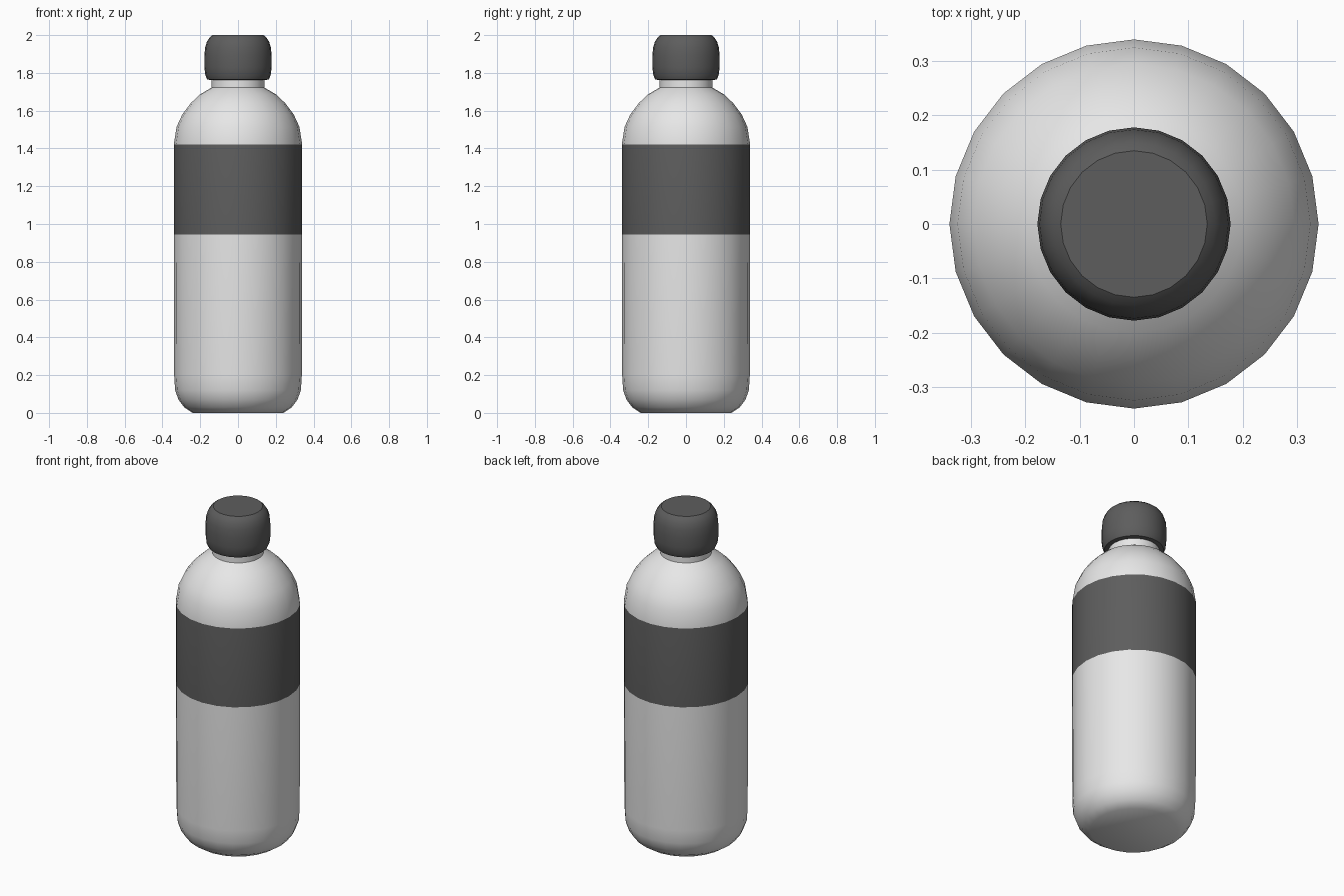
import bpy, bmesh, math

SIDES = 24

cube = bpy.data.objects.get("Cube")
if cube:
    bpy.data.objects.remove(cube, do_unlink=True)


def material(name, value):
    mat = bpy.data.materials.new(name)
    mat.use_nodes = True
    colour = (value, value, value, 1)
    mat.diffuse_color = colour
    mat.node_tree.nodes["Principled BSDF"].inputs["Base Color"].default_value = colour
    return mat


def lathe(name, profile, mats):
    """Turn a (radius, height) profile around z and close both ends."""
    bm = bmesh.new()
    rings = []
    for r, z in profile:
        angles = [math.tau * i / SIDES for i in range(SIDES)]
        rings.append([bm.verts.new((r * math.cos(a), r * math.sin(a), z)) for a in angles])
    for low, high in zip(rings, rings[1:]):
        for i in range(SIDES):
            j = (i + 1) % SIDES
            bm.faces.new((low[i], low[j], high[j], high[i]))
    bm.faces.new(rings[0][::-1])
    bm.faces.new(rings[-1])
    mesh = bpy.data.meshes.new(name)
    bm.to_mesh(mesh)
    bm.free()
    for mat in mats:
        mesh.materials.append(mat)
    obj = bpy.data.objects.new(name, mesh)
    bpy.context.collection.objects.link(obj)
    bpy.ops.object.select_all(action="DESELECT")
    obj.select_set(True)
    bpy.context.view_layer.objects.active = obj
    bpy.ops.object.shade_smooth_by_angle(angle=math.radians(35))
    return obj


light_grey = material("light grey", 0.8)
dark_grey = material("dark grey", 0.11)

# Bottle: rounded base, straight wall, domed shoulder and neck
LABEL_LOW, LABEL_HIGH = 0.945, 1.42
bottle = lathe("bottle", [
    (0.24, 0), (0.285, 0.03), (0.315, 0.07), (0.333, 0.12), (0.338, 0.2),
    (0.34, LABEL_LOW), (0.34, LABEL_HIGH),
    (0.325, 1.515), (0.295, 1.58), (0.25, 1.64), (0.2, 1.687), (0.14, 1.722),
    (0.14, 1.79),
], [light_grey, dark_grey])

# Label band painted on the wall
for face in bottle.data.polygons:
    if LABEL_LOW < face.center.z < LABEL_HIGH and abs(face.normal.z) < 0.1:
        face.material_index = 1

# Rounded screw cap
lathe("cap", [
    (0.145, 1.762), (0.163, 1.766), (0.173, 1.787), (0.178, 1.83),
    (0.178, 1.89), (0.174, 1.935), (0.164, 1.967), (0.15, 1.988), (0.135, 2),
], [dark_grey])
